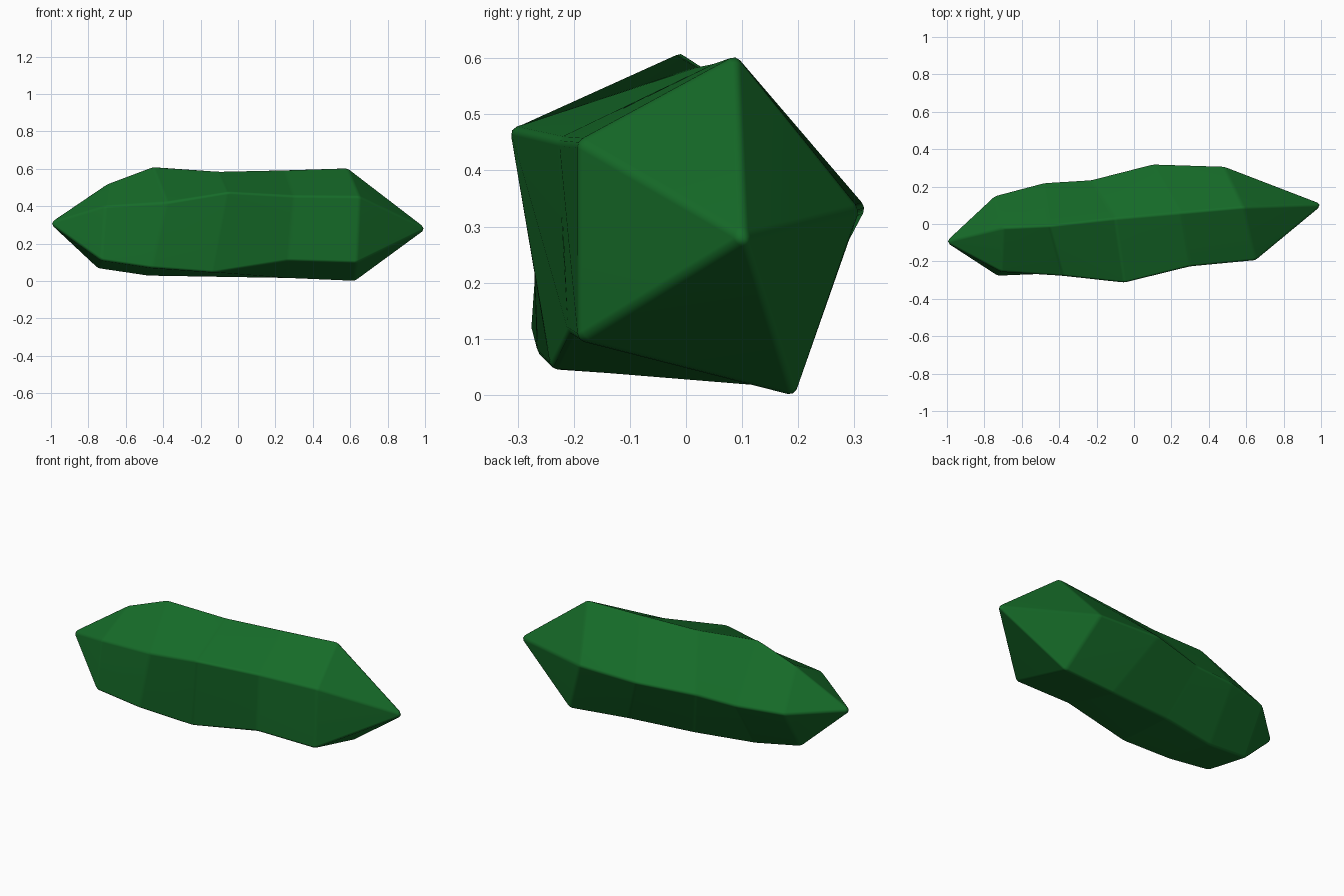
import bpy, bmesh

if "Cube" in bpy.data.objects:
    bpy.data.objects.remove(bpy.data.objects["Cube"])

# Five long ridges of the crystal, each as five (x, y, z) stations from left to right
ridges = [
    # top
    [(-.70, -.02, .52), (-.455, -.01, .613), (-.10, .03, .587), (.25, .06, .595), (.585, .09, .606)],
    # upper front
    [(-.71, -.255, .40), (-.38, -.277, .42), (-.05, -.315, .475), (.30, -.227, .455), (.65, -.193, .452)],
    # lower front
    [(-.73, -.277, .11), (-.46, -.265, .07), (-.13, -.24, .045), (.27, -.21, .108), (.635, -.193, .097)],
    # bottom
    [(-.75, .005, .067), (-.48, .04, .027), (-.13, .11, .022), (.27, .15, .013), (.625, .195, -.002)],
    # back
    [(-.745, .152, .31), (-.48, .222, .315), (-.23, .237, .32), (.10, .322, .335), (.48, .309, .33)],
]
left_tip, right_tip = (-1.01, -.095, .31), (1.01, .105, .28)

bm = bmesh.new()
rows = [[bm.verts.new(p) for p in ridge] for ridge in ridges]
tip_l, tip_r = bm.verts.new(left_tip), bm.verts.new(right_tip)
for i, a in enumerate(rows):
    b = rows[(i + 1) % len(rows)]
    # long side facets, then one facet of each pointed end
    for k in range(len(a) - 1):
        bm.faces.new((a[k], b[k], b[k + 1], a[k + 1]))
    bm.faces.new((tip_l, b[0], a[0]))
    bm.faces.new((tip_r, a[-1], b[-1]))
bmesh.ops.recalc_face_normals(bm, faces=bm.faces)

# Slightly worn edges
bmesh.ops.bevel(bm, geom=bm.edges[:], offset=.012, offset_type='OFFSET',
                segments=2, profile=.5, affect='EDGES', clamp_overlap=True)
for f in bm.faces:
    f.smooth = True

mesh = bpy.data.meshes.new("crystal_shard")
bm.to_mesh(mesh)
bm.free()
crystal = bpy.data.objects.new("crystal_shard", mesh)
bpy.context.collection.objects.link(crystal)

# Keep the broad facets flat while the worn edges stay soft
weighted = crystal.modifiers.new("facet_normals", 'WEIGHTED_NORMAL')
weighted.keep_sharp = True

green = bpy.data.materials.new("deep_green")
green.diffuse_color = (.008, .15, .022, 1)
green.use_nodes = True
green.node_tree.nodes["Principled BSDF"].inputs["Base Color"].default_value = green.diffuse_color
mesh.materials.append(green)
